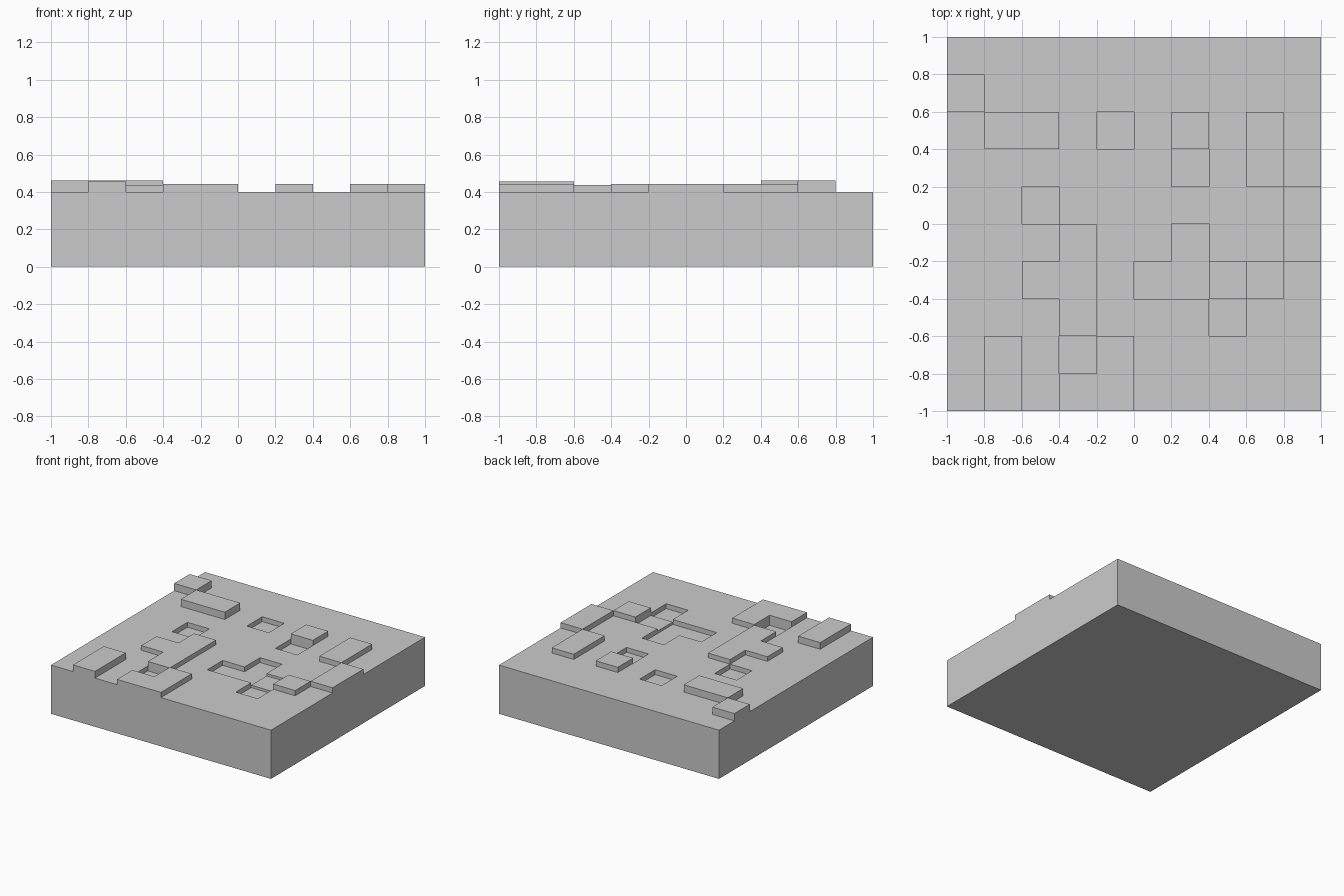
import bpy, bmesh

if "Cube" in bpy.data.objects:
    bpy.data.objects.remove(bpy.data.objects["Cube"])

N, CELL, BASE = 10, 0.2, 0.4

# Raised and sunken patches: first column, last column, first row, last row, height offset
patches = [
    (0, 0, 8, 8, 0.06), (1, 2, 7, 7, 0.06),            # back left blocks
    (6, 6, 7, 7, 0.043), (8, 8, 6, 7, 0.043),          # back right blocks
    (9, 9, 4, 5, 0.043), (8, 8, 3, 3, 0.043),          # right side blocks
    (3, 3, 2, 4, 0.038), (2, 2, 3, 3, 0.038),          # middle T block
    (1, 1, 0, 1, 0.055),                               # front left block
    (3, 4, 0, 0, 0.043), (4, 4, 1, 1, 0.043),          # front L block
    (4, 4, 7, 7, -0.04), (6, 6, 6, 6, -0.04),          # back pits
    (2, 2, 5, 5, -0.04), (3, 3, 1, 1, -0.04),          # left pits
    (5, 6, 3, 3, -0.04), (6, 6, 4, 4, -0.04),          # centre L pit
    (7, 7, 3, 3, -0.02), (7, 7, 2, 2, -0.04),          # right pits
]
height = {(i, j): BASE for i in range(N) for j in range(N)}
for c0, c1, r0, r1, dz in patches:
    for i in range(c0, c1 + 1):
        for j in range(r0, r1 + 1):
            height[i, j] = BASE + dz

bm = bmesh.new()


def quad(*corners):
    bm.faces.new([bm.verts.new((i * CELL - 1, j * CELL - 1, z)) for i, j, z in corners])


def wall(a, b, low, high):
    quad((*a, low), (*b, low), (*b, high), (*a, high))


# Cell tops, with a wall wherever a cell stands above its neighbour
for (i, j), h in height.items():
    quad((i, j, h), (i + 1, j, h), (i + 1, j + 1, h), (i, j + 1, h))
    sides = [((0, -1), (i, j), (i + 1, j)), ((1, 0), (i + 1, j), (i + 1, j + 1)),
             ((0, 1), (i + 1, j + 1), (i, j + 1)), ((-1, 0), (i, j + 1), (i, j))]
    for (di, dj), a, b in sides:
        low = height.get((i + di, j + dj), 0)
        if low < h:
            wall(a, b, low, h)

# Underside
quad((0, 0, 0), (0, N, 0), (N, N, 0), (N, 0, 0))

bmesh.ops.remove_doubles(bm, verts=bm.verts, dist=1e-5)
bmesh.ops.dissolve_limit(bm, angle_limit=0.01, verts=bm.verts, edges=bm.edges)
mesh = bpy.data.meshes.new("ground_tile")
bm.to_mesh(mesh)
bm.free()
tile = bpy.data.objects.new("ground_tile", mesh)
bpy.context.collection.objects.link(tile)
